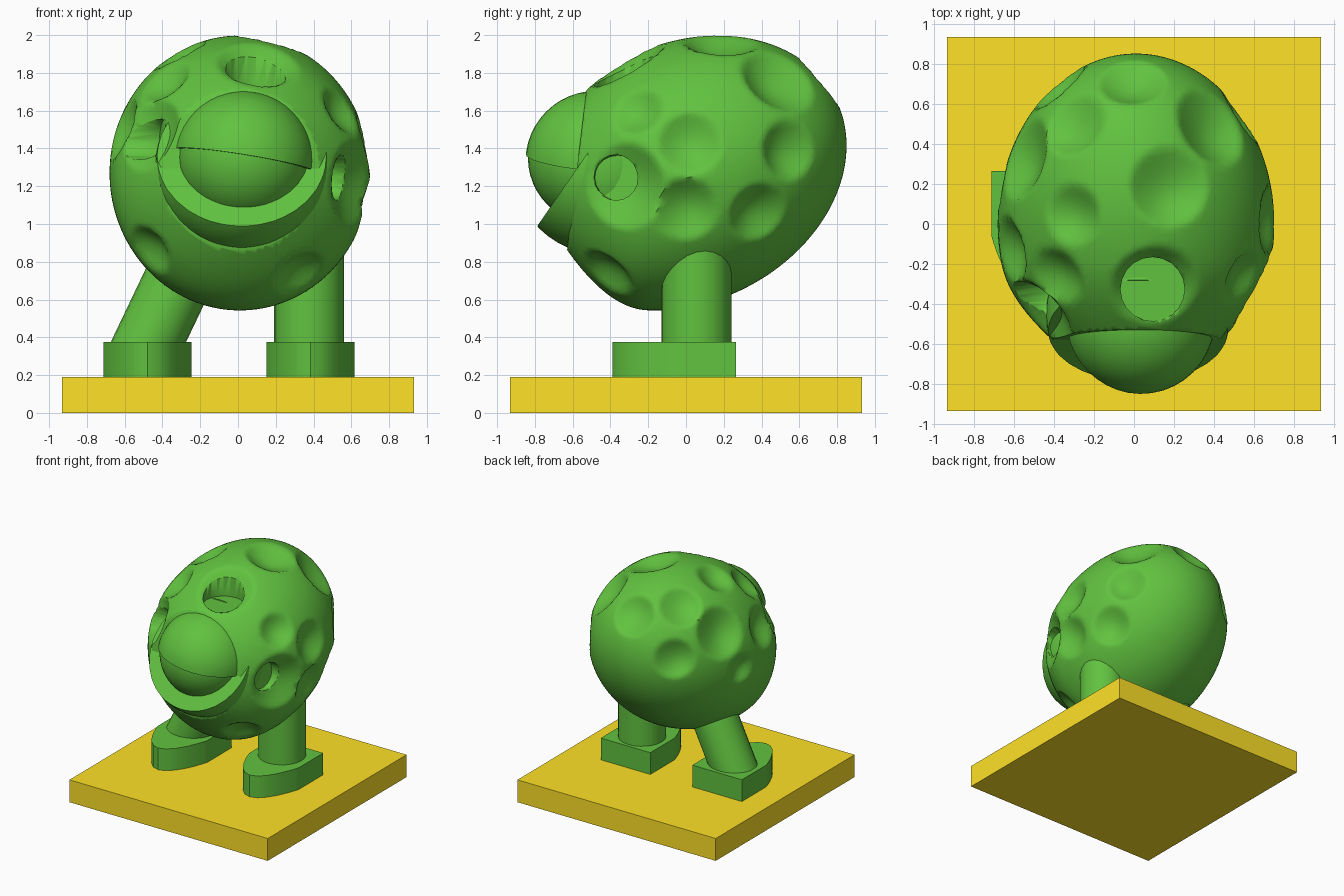
import bpy, bmesh, math
from mathutils import Vector, Matrix

if "Cube" in bpy.data.objects:
    bpy.data.objects.remove(bpy.data.objects["Cube"])


def material(name, rgb):
    m = bpy.data.materials.new(name)
    m.diffuse_color = (*rgb, 1)
    m.use_nodes = True
    m.node_tree.nodes["Principled BSDF"].inputs["Base Color"].default_value = m.diffuse_color
    return m


GREEN = material("green", (0.12, 0.54, 0.05))
YELLOW = material("yellow", (1.0, 0.76, 0.02))


def finish(bm, name, mat, angle=35):
    bmesh.ops.recalc_face_normals(bm, faces=bm.faces)
    me = bpy.data.meshes.new(name)
    bm.to_mesh(me)
    bm.free()
    ob = bpy.data.objects.new(name, me)
    bpy.context.collection.objects.link(ob)
    me.materials.append(mat)
    bpy.ops.object.select_all(action='DESELECT')
    ob.select_set(True)
    bpy.context.view_layer.objects.active = ob
    bpy.ops.object.shade_smooth_by_angle(angle=math.radians(angle))
    return ob


def slice_off(bm, point, normal):
    # remove everything on the normal side and cap the cut
    r = bmesh.ops.bisect_plane(bm, geom=bm.verts[:] + bm.edges[:] + bm.faces[:],
                               plane_co=point, plane_no=Vector(normal).normalized(),
                               clear_outer=True)
    edges = [e for e in r["geom_cut"] if isinstance(e, bmesh.types.BMEdge)]
    bmesh.ops.holes_fill(bm, edges=edges, sides=0)


def ball(name, centre, radius, cut=None):
    bm = bmesh.new()
    bmesh.ops.create_uvsphere(bm, u_segments=40, v_segments=24, radius=radius,
                              matrix=Matrix.Translation(centre))
    if cut:
        slice_off(bm, *cut)
    return finish(bm, name, GREEN)


def tube(name, a, b, radius, segments=24):
    a, b = Vector(a), Vector(b)
    bm = bmesh.new()
    rot = (b - a).to_track_quat('Z', 'Y').to_matrix().to_4x4()
    bmesh.ops.create_cone(bm, cap_ends=True, segments=segments, radius1=radius,
                          radius2=radius, depth=(b - a).length,
                          matrix=Matrix.Translation((a + b) / 2) @ rot)
    return finish(bm, name, GREEN)


# leaning egg-shaped body: unit sphere -> scaled, sheared, narrowed to the front
CENTRE = Vector((0.01, 0, 1.27))
SHAPE = Matrix(((0.69, 0, 0), (0, 0.85, 0), (0, 0.145, 0.713)))
INVERSE = SHAPE.inverted()


def narrowed(p):
    t = min(max((-0.2 - p.y) / 0.4, 0), 1.2)
    s = 1 - 0.19 * t * t
    return Vector((0.02 + (p.x - 0.02) * s, p.y, 1.5 + (p.z - 1.5) * s))


def on_body(p):
    return narrowed(CENTRE + SHAPE @ (INVERSE @ (Vector(p) - CENTRE)).normalized())


# craters: x, y, z, radius
CRATERS = [
    (0.10, -0.30, 1.84, 0.22), (0.62, -0.32, 1.20, 0.23), (0.68, 0.02, 1.43, 0.17),
    (0.55, -0.26, 1.60, 0.14), (0.67, 0.00, 1.08, 0.17), (0.59, 0.40, 1.05, 0.16),
    (0.53, 0.54, 1.39, 0.16), (0.40, 0.50, 1.78, 0.21), (0.32, -0.38, 0.74, 0.15),
    (0.18, 0.19, 1.98, 0.20), (-0.01, 0.70, 1.75, 0.17), (-0.30, 0.50, 1.83, 0.17),
    (-0.31, 0.05, 1.91, 0.15), (-0.37, -0.25, 1.74, 0.15), (-0.57, 0.34, 1.62, 0.21),
    (-0.37, 0.68, 1.47, 0.16), (-0.67, 0.20, 1.28, 0.12), (-0.62, -0.13, 1.50, 0.17),
    (-0.48, -0.42, 1.47, 0.20), (-0.45, -0.35, 0.87, 0.14),
]
bm = bmesh.new()
bmesh.ops.create_icosphere(bm, subdivisions=6, radius=1)
dents = [(on_body(c[:3]), c[3]) for c in CRATERS]
for v in bm.verts:
    p = narrowed(CENTRE + SHAPE @ v.co)
    push = 0
    for pole, r in dents:
        d = (p - pole).length
        if d < r:
            push = max(push, 0.45 * r * (1 - (d / r) ** 2))
    v.co = p + (CENTRE - p).normalized() * push
slice_off(bm, (0, -0.58, 1.27), (0, -0.99, 0.12))
body = finish(bm, "body", GREEN, 50)

# open holes inside three of the craters
for i, (p, r) in enumerate([((0.09, -0.31, 1.84), 0.16), ((0.60, -0.37, 1.24), 0.12),
                            ((-0.53, -0.37, 1.44), 0.11)]):
    s = on_body(p)
    axis = Vector((0, 0, 1)) if i == 0 else Vector((math.copysign(1, p[0]), -0.2, 0.05)).normalized()
    cutter = tube("hole_cutter", s - axis * 0.14, s + axis * 0.25, r, 20)
    mod = body.modifiers.new("hole", 'BOOLEAN')
    mod.operation = 'DIFFERENCE'
    mod.object = cutter
    bpy.context.view_layer.objects.active = body
    bpy.ops.object.modifier_apply(modifier=mod.name)
    bpy.data.objects.remove(cutter)

# eye with upper and lower lids
ball("eyeball", (0.03, -0.487, 1.35), 0.35)
ball("upper_eyelid", (0.03, -0.475, 1.33), 0.375, ((0.03, -0.83, 1.367), (-0.16, -0.08, -1)))
ball("lower_eyelid", (0.02, -0.45, 1.30), 0.46, ((0, -0.78, 1.0), (0, -0.29, 0.2)))

# legs: one upright, one leaning
tube("right_leg", (0.375, 0.055, 0.3), (0.375, 0.055, 1.0), 0.185)
tube("left_leg", (-0.51, 0.055, 0.3), (-0.20, 0.055, 0.95), 0.180)

# feet with tapered toes
for name, x in (("right_foot", 0.383), ("left_foot", -0.478)):
    bm = bmesh.new()
    outline = [(x + 0.233, 0.265), (x - 0.233, 0.265)]
    for k in range(13):
        a = math.pi * (1 + k / 12)
        outline.append((x + 0.233 * math.cos(a), -0.06 - 0.33 * abs(math.sin(a)) ** 1.8))
    face = bm.faces.new([bm.verts.new((px, py, 0.185)) for px, py in outline])
    top = bmesh.ops.extrude_face_region(bm, geom=[face])
    bmesh.ops.translate(bm, vec=(0, 0, 0.19),
                        verts=[g for g in top["geom"] if isinstance(g, bmesh.types.BMVert)])
    finish(bm, name, GREEN)

# square base plate
bm = bmesh.new()
bmesh.ops.create_cube(bm, size=1, matrix=Matrix.Translation((0, 0, 0.095))
                      @ Matrix.Diagonal((1.865, 1.865, 0.19, 1)))
finish(bm, "base_plate", YELLOW)
